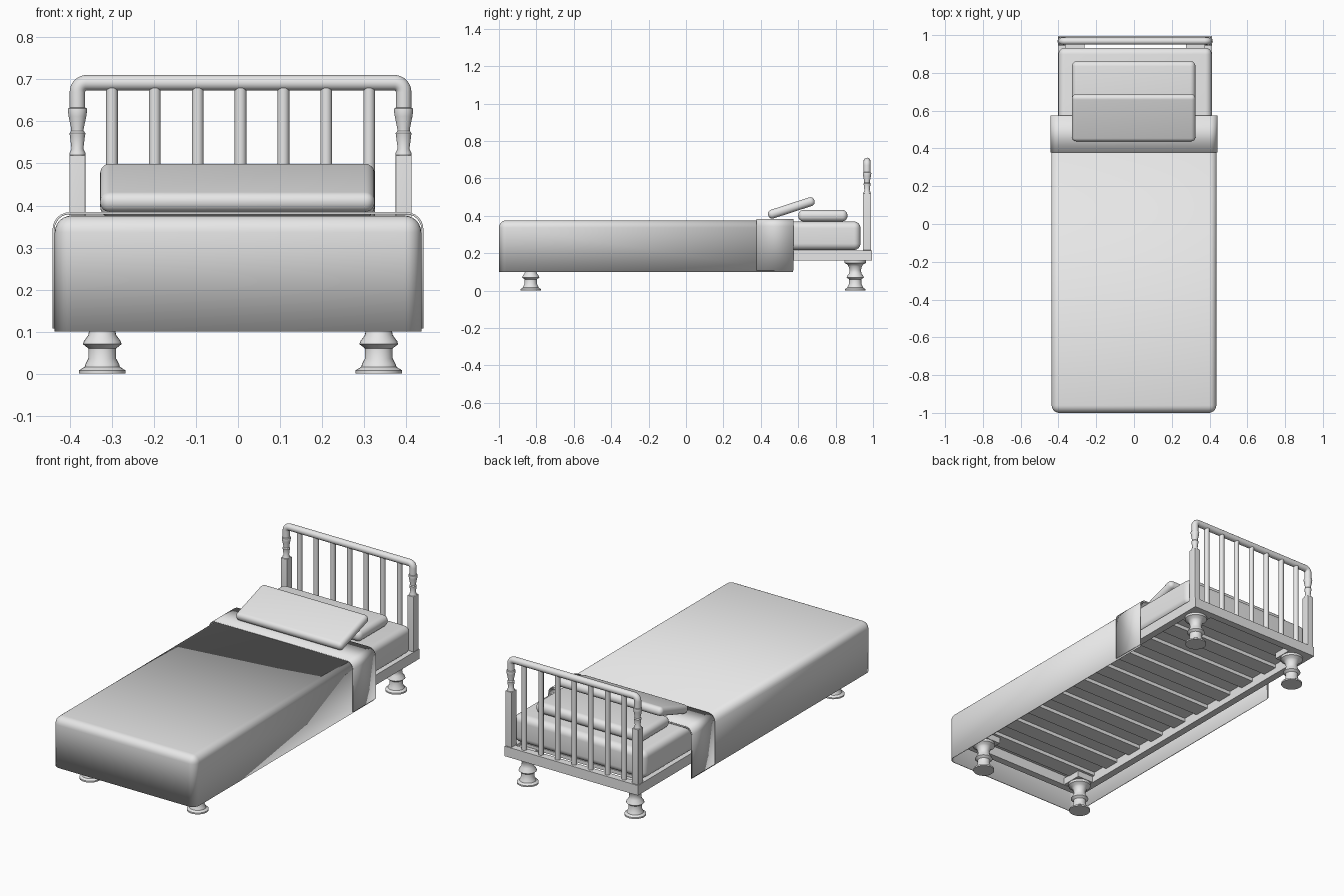
import bpy, bmesh, math
from mathutils import Matrix, Vector

cube = bpy.data.objects.get("Cube")
if cube:
    bpy.data.objects.remove(cube, do_unlink=True)

grey = bpy.data.materials.new("light_grey")
grey.use_nodes = True
grey.diffuse_color = (0.8, 0.8, 0.8, 1)
grey.node_tree.nodes["Principled BSDF"].inputs["Base Color"].default_value = (0.8, 0.8, 0.8, 1)

CX = 0.006          # centre line of frame and headboard
POST_Y = 0.968      # headboard plane


def finish(name, bm, smooth=True):
    bmesh.ops.recalc_face_normals(bm, faces=bm.faces)
    mesh = bpy.data.meshes.new(name)
    bm.to_mesh(mesh)
    bm.free()
    mesh.materials.append(grey)
    obj = bpy.data.objects.new(name, mesh)
    bpy.context.collection.objects.link(obj)
    if smooth:
        bpy.ops.object.select_all(action='DESELECT')
        obj.select_set(True)
        bpy.context.view_layer.objects.active = obj
        bpy.ops.object.shade_smooth_by_angle(angle=math.radians(35))
    return obj


def box_bm(lo, hi):
    bm = bmesh.new()
    lo, hi = Vector(lo), Vector(hi)
    size = Matrix.Diagonal((*(hi - lo), 1))
    bmesh.ops.create_cube(bm, size=1, matrix=Matrix.Translation((lo + hi) / 2) @ size)
    return bm


def round_edges(bm, edges, radius, segments=6):
    bmesh.ops.bevel(bm, geom=edges, offset=radius, segments=segments,
                    profile=0.5, affect='EDGES', clamp_overlap=True)


def box(name, lo, hi, radius=0):
    bm = box_bm(lo, hi)
    if radius:
        round_edges(bm, bm.edges[:], radius)
    return finish(name, bm, radius > 0)


def turned(name, profile, x, y, sides=24):
    """Revolve (radius, height) points around a vertical axis."""
    bm = bmesh.new()
    verts = [bm.verts.new((r, 0, z)) for r, z in profile]
    edges = [bm.edges.new(pair) for pair in zip(verts, verts[1:])]
    bmesh.ops.spin(bm, geom=verts + edges, axis=(0, 0, 1), cent=(0, 0, 0),
                   angle=math.tau, steps=sides, use_duplicate=False)
    bmesh.ops.remove_doubles(bm, verts=bm.verts, dist=0.0001)
    bmesh.ops.holes_fill(bm, edges=[e for e in bm.edges if e.is_boundary], sides=0)
    bmesh.ops.translate(bm, verts=bm.verts, vec=(x, y, 0))
    return finish(name, bm)


def cover(name, half, y0, y1, z0, z1, round_front):
    """Draped cloth: open below and behind, rounded over the top."""
    bm = box_bm((-half, y0, z0), (half, y1, z1))

    def at(f, axis, value):
        return abs(f.calc_center_median()[axis] - value) < 0.001
    gone = [f for f in bm.faces if at(f, 2, z0) or at(f, 1, y1)
            or (not round_front and at(f, 1, y0))]
    bmesh.ops.delete(bm, geom=gone, context='FACES')
    round_edges(bm, [e for e in bm.edges if not e.is_boundary], 0.04)
    obj = finish(name, bm)
    # The open shell gets outward normals before it is thickened inwards
    mesh = obj.data
    top = max(mesh.polygons, key=lambda p: p.center.z)
    if top.normal.z < 0:
        mesh.flip_normals()
    mod = obj.modifiers.new("thickness", 'SOLIDIFY')
    mod.thickness = 0.005
    mod.offset = -1


# Bed frame: two side rails, two end rails and slats
X0, X1, Y0, Y1, Z0, Z1 = CX - 0.408, CX + 0.408, -0.925, 0.995, 0.16, 0.215
RAIL = 0.04
box("left_rail", (X1 - RAIL, Y0, Z0), (X1, Y1, Z1))
box("right_rail", (X0, Y0, Z0), (X0 + RAIL, Y1, Z1))
box("foot_rail", (X0 + RAIL, Y0, Z0), (X1 - RAIL, Y0 + RAIL, Z1))
box("head_rail", (X0 + RAIL, Y1 - RAIL, Z0), (X1 - RAIL, Y1, Z1))
for i in range(10):
    y = -0.80 + i * 0.185
    box(f"slat_{i + 1}", (X0 + RAIL, y - 0.045, 0.195), (X1 - RAIL, y + 0.045, Z1))

# Turned feet below corner blocks
foot = [(0.055, 0), (0.055, 0.008), (0.042, 0.016), (0.040, 0.023), (0.033, 0.036),
        (0.033, 0.060), (0.046, 0.070), (0.044, 0.077), (0.033, 0.092), (0.030, 0.110),
        (0.036, 0.130), (0.042, 0.139), (0.058, 0.148), (0.058, 0.162)]
for side, sx in (("left", 1), ("right", -1)):
    for end, y, rail_y in (("front", -0.83, Y0 + RAIL), ("back", 0.905, Y1 - RAIL)):
        x = CX + sx * 0.329
        turned(f"{end}_{side}_foot", foot, x, y)
        box(f"{end}_{side}_corner_block", (x - 0.06, y - 0.06, 0.161), (x + 0.06, y + 0.06, 0.2))

# Headboard posts with turned tops
finial = [(0.019, 0.518), (0.019, 0.525), (0.014, 0.535), (0.018, 0.566), (0.019, 0.572),
          (0.015, 0.577), (0.015, 0.583), (0.021, 0.612), (0.023, 0.627), (0.022, 0.631),
          (0.018, 0.633)]
PX = 0.388
for side, sx in (("left", 1), ("right", -1)):
    x = CX + sx * PX
    box(f"{side}_post", (x - 0.019, POST_Y - 0.022, Z1), (x + 0.019, POST_Y + 0.022, 0.52), 0.002)
    turned(f"{side}_post_turning", finial, x, POST_Y)

# Bent top rail
TOP, BEND = 0.692, 0.022
path = [(PX, 0.63)]
path += [(PX - BEND + BEND * math.cos(a), TOP - BEND + BEND * math.sin(a))
         for a in (i * math.pi / 16 for i in range(9))]
path += [(-x, z) for x, z in reversed(path)]
curve = bpy.data.curves.new("top_rail", 'CURVE')
curve.dimensions = '3D'
curve.bevel_depth = 0.0185
curve.bevel_resolution = 5
curve.use_fill_caps = True
spline = curve.splines.new('POLY')
spline.points.add(len(path) - 1)
for point, (x, z) in zip(spline.points, path):
    point.co = (CX + x, POST_Y, z, 1)
curve.materials.append(grey)
bpy.context.collection.objects.link(bpy.data.objects.new("top_rail", curve))

# Headboard spindles
for i in range(7):
    turned(f"spindle_{i + 1}", [(0.014, Z1 - 0.005), (0.014, TOP - 0.01)],
           CX + (i - 3) * 0.102, POST_Y, 16)

# Mattress
box("mattress", (X0 + 0.002, -0.93, 0.217), (X1 - 0.002, 0.933, 0.369), 0.035)

# Blanket and its turned-back fold
cover("blanket", 0.436, -1.0, 0.572, 0.10, 0.376, True)
cover("blanket_fold", 0.441, 0.378, 0.575, 0.107, 0.384, False)

# Pillows: one flat, one leaning on it
box("back_pillow", (-0.328, 0.60, 0.37), (0.325, 0.863, 0.431), 0.028)
pillow = box("front_pillow", (-0.328, -0.13, -0.024), (0.325, 0.13, 0.024), 0.0225)
pillow.location = (0, 0.563, 0.442)
pillow.rotation_euler.x = math.radians(18)
